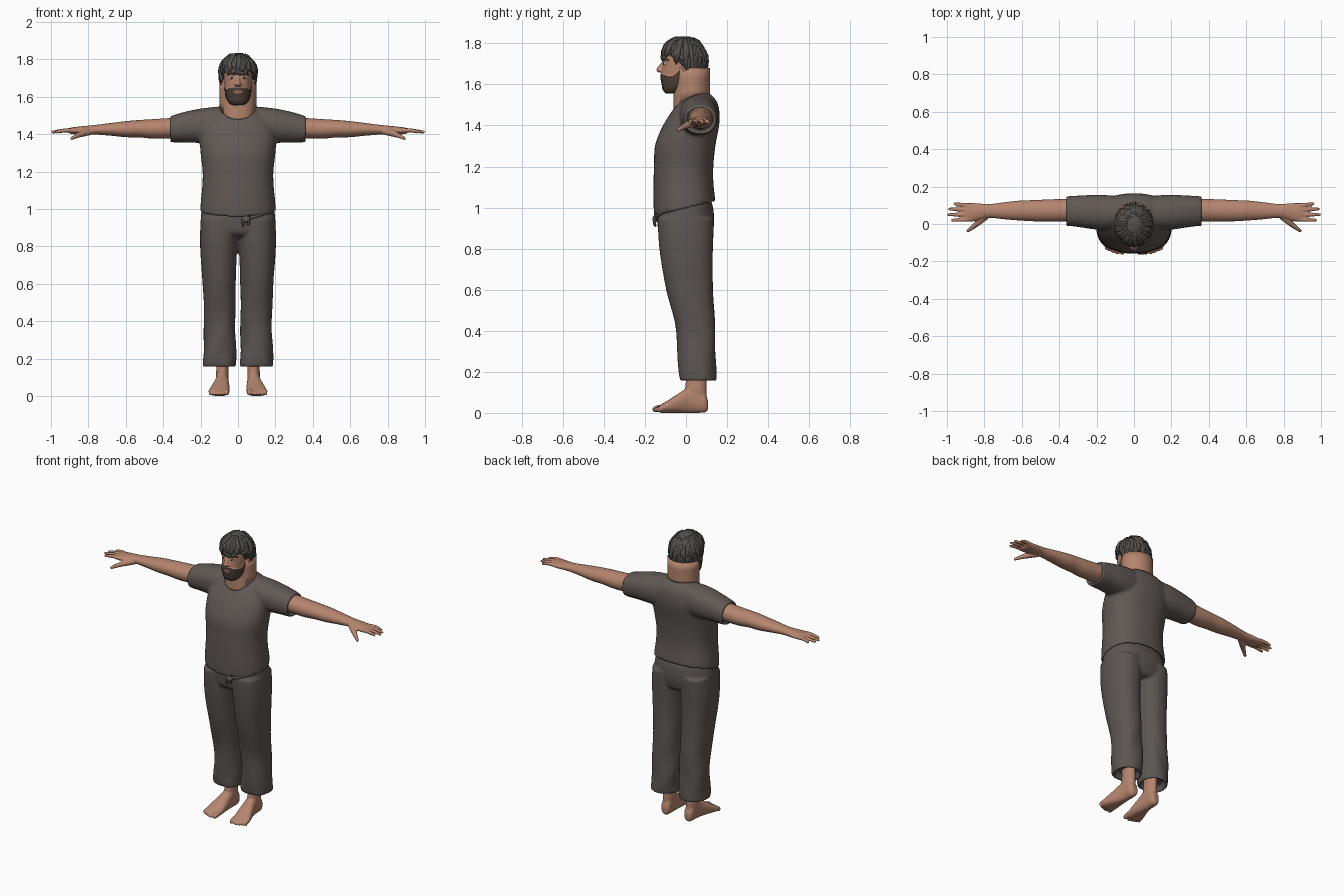
import bpy, bmesh, math, random
from mathutils import Vector

random.seed(4)


def material(name, r, g, b):
    m = bpy.data.materials.new(name)
    m.diffuse_color = (r, g, b, 1)
    return m


SKIN = material("skin", 0.46, 0.235, 0.157)
CLOTH = material("shirt cloth", 0.118, 0.099, 0.091)
TROUSER = material("trouser cloth", 0.108, 0.092, 0.085)
HAIR = material("hair", 0.085, 0.078, 0.071)
BEARD = material("beard", 0.075, 0.052, 0.04)
LIP = material("lips", 0.33, 0.14, 0.105)
WHITE = material("eye white", 0.55, 0.5, 0.46)
IRIS = material("iris", 0.03, 0.02, 0.015)


def spline(secs, k=5):
    """Catmull-Rom through tuples of numbers."""
    out = []
    for i in range(len(secs) - 1):
        p0, p1, p2, p3 = secs[max(i - 1, 0)], secs[i], secs[i + 1], secs[min(i + 2, len(secs) - 1)]
        for j in range(k):
            t = j / k
            out.append([0.5 * (2 * b + (c - a) * t + (2 * a - 5 * b + 4 * c - d) * t * t
                               + (3 * b - a - 3 * c + d) * t ** 3) for a, b, c, d in zip(p0, p1, p2, p3)])
    return out + [list(secs[-1])]


def shell(rings):
    """Closed skin over a row of rings."""
    n = len(rings[0])
    verts = [tuple(v) for r in rings for v in r]
    faces = [(i * n + j, i * n + (j + 1) % n, (i + 1) * n + (j + 1) % n, (i + 1) * n + j)
             for i in range(len(rings) - 1) for j in range(n)]
    faces += [tuple(range(n))[::-1], tuple(range(len(verts) - n, len(verts)))]
    return verts, faces


def loft(axis, secs, n=40, p=1.0, hollow=0):
    """Sections (t, a0, a1, b0, b1), or (t, half width, b0, b1); hollow recesses the first end."""
    secs = spline([s if len(s) == 5 else (s[0], -s[1], s[1], s[2], s[3]) for s in secs])
    if hollow:
        t, a0, a1, b0, b1 = secs[0]
        rim = [a0 + 0.014, a1 - 0.014, b0 + 0.014, b1 - 0.014]
        secs = [[t + hollow] + rim, [t] + rim] + secs
    rings = []
    for t, a0, a1, b0, b1 in secs:
        ring = []
        for i in range(n):
            c, s = math.cos(i * math.tau / n), math.sin(i * math.tau / n)
            u = (a0 + a1) / 2 + (a1 - a0) / 2 * math.copysign(abs(c) ** p, c)
            v = (b0 + b1) / 2 + (b1 - b0) / 2 * math.copysign(abs(s) ** p, s)
            ring.append({"X": (t, u, v), "Y": (u, t, v), "Z": (u, v, t)}[axis])
        rings.append(ring)
    return shell(rings)


def tube(pts, n=10, k=4):
    """Round tube through (x, y, z, radius) with a rounded tip."""
    pts = spline(pts, k)
    d = (Vector(pts[-1][:3]) - Vector(pts[-2][:3])).normalized()
    r = pts[-1][3]
    for f, q in ((0.5, 0.85), (0.85, 0.5)):
        pts.append(list(Vector(pts[-1][:3]) + d * r * f * 0.6) + [r * q])
    rings = []
    for i, p in enumerate(pts):
        d = Vector(pts[min(i + 1, len(pts) - 1)][:3]) - Vector(pts[max(i - 1, 0)][:3])
        q = d.to_track_quat("Z", "Y")
        rings.append([Vector(p[:3]) + q @ Vector((p[3] * math.cos(a), p[3] * math.sin(a), 0))
                      for a in (j * math.tau / n for j in range(n))])
    return shell(rings)


def ball(c, r, n=16):
    return shell([[(c[0] + r[0] * math.sin(f) * math.cos(a), c[1] + r[1] * math.sin(f) * math.sin(a),
                    c[2] - r[2] * math.cos(f)) for a in (j * math.tau / n for j in range(n))]
                  for f in (0.05 + i * (math.pi - 0.1) / 10 for i in range(11))])


def bake(ob, mats):
    me = bpy.data.meshes.new_from_object(ob.evaluated_get(bpy.context.evaluated_depsgraph_get()))
    ob.modifiers.clear()
    ob.data = me
    me.materials.clear()
    for m in mats:
        me.materials.append(m)
    for f in me.polygons:
        f.use_smooth, f.material_index = True, 0


def make(name, parts, *mats, both=False, voxel=0, relax=3, warp=None):
    """Join parts, optionally mirror them and fuse them into one smooth skin."""
    if both:
        parts = parts + [([(-x, y, z) for x, y, z in v], [f[::-1] for f in fs]) for v, fs in parts]
    verts, faces = [], []
    for v, fs in parts:
        faces += [tuple(i + len(verts) for i in f) for f in fs]
        verts += [warp(*p) if warp else p for p in v]
    me = bpy.data.meshes.new(name)
    me.from_pydata(verts, [], faces)
    bm = bmesh.new()
    bm.from_mesh(me)
    bmesh.ops.recalc_face_normals(bm, faces=bm.faces)
    bm.to_mesh(me)
    bm.free()
    ob = bpy.data.objects.new(name, me)
    bpy.context.collection.objects.link(ob)
    if voxel:
        m = ob.modifiers.new("fuse", "REMESH")
        m.mode, m.voxel_size = "VOXEL", voxel
        m = ob.modifiers.new("relax", "SMOOTH")
        m.factor, m.iterations = 0.5, relax
    bake(ob, mats)
    return ob


# Shirt: torso and sleeves fused, hem dipping at the front
def hem(x, y, z):
    w = min(1, max(0, (1.16 - z) / 0.16))
    return x, y, z + w * 0.036 * y / 0.15


torso = loft("Z", [(0.995, 0.202, -0.155, 0.143), (1.05, 0.198, -0.158, 0.138), (1.12, 0.191, -0.158, 0.133),
                   (1.2, 0.189, -0.156, 0.133), (1.3, 0.2, -0.151, 0.143), (1.38, 0.205, -0.122, 0.158),
                   (1.44, 0.2, -0.088, 0.164), (1.5, 0.165, -0.046, 0.157), (1.535, 0.12, -0.01, 0.137),
                   (1.555, 0.085, 0.02, 0.115)], 64, 0.87, hollow=0.03)
sleeve = loft("X", [(0.362, -0.012, 0.148, 1.358, 1.496), (0.33, -0.012, 0.15, 1.356, 1.507),
                    (0.27, -0.02, 0.153, 1.356, 1.523), (0.2, -0.03, 0.156, 1.353, 1.537),
                    (0.12, -0.03, 0.152, 1.35, 1.546), (0.06, 0.0, 0.14, 1.36, 1.55)], 48, 0.9, hollow=-0.03)
shirt = make("shirt", [torso, sleeve, ([(-x, y, z) for x, y, z in sleeve[0]], sleeve[1])],
             CLOTH, voxel=0.008, relax=6, warp=hem)

# Neckline: cut from the shirt, with the skin of the chest just below
cutter = make("neckline_cutter", [loft("Z", [(1.38, 0.098, -0.062, 0.116), (1.68, 0.098, -0.062, 0.116)], 48)], SKIN)
cutter.hide_render = True
chest = bpy.data.objects.new("chest", shirt.data.copy())
bpy.context.collection.objects.link(chest)
m = chest.modifiers.new("inset", "DISPLACE")
m.strength, m.mid_level = -0.008, 0
for ob, op, mat in ((chest, "INTERSECT", SKIN), (shirt, "DIFFERENCE", CLOTH)):
    m = ob.modifiers.new("neckline", "BOOLEAN")
    m.operation, m.object, m.solver = op, cutter, "EXACT"
    bake(ob, [mat])
bpy.data.objects.remove(cutter)


# Trousers: hips and legs fused, with faint folds toward the cuffs
def folds(x, y, z):
    w = max(0, 0.7 - z) * 0.007
    return x + w * math.sin(26 * z + 30 * y), y + w * math.sin(22 * z + 40 * abs(x)), z


hips = loft("Z", [(0.845, 0.12, -0.08, 0.11), (0.87, 0.19, -0.128, 0.128), (0.93, 0.199, -0.14, 0.137),
                  (1.0, 0.193, -0.14, 0.132), (1.05, 0.175, -0.125, 0.115)], 56, 0.87)
leg = loft("Z", [(0.155, 0.012, 0.187, -0.03, 0.145), (0.2, 0.011, 0.187, -0.038, 0.146),
                 (0.4, 0.014, 0.181, -0.048, 0.142), (0.6, 0.012, 0.189, -0.096, 0.132),
                 (0.75, 0.007, 0.2, -0.123, 0.13), (0.85, 0.0, 0.203, -0.134, 0.133),
                 (0.95, 0.0, 0.199, -0.138, 0.135)], 48, 0.87, hollow=0.04)
make("trousers", [hips, leg, ([(-x, y, z) for x, y, z in leg[0]], leg[1])],
     TROUSER, voxel=0.008, relax=5, warp=folds)
make("drawstring", [ball((0.042, -0.15, 0.945), (0.024, 0.014, 0.018)),
                    tube([(0.035, -0.15, 0.945, 0.007), (0.026, -0.156, 0.93, 0.007), (0.028, -0.15, 0.912, 0.006)]),
                    tube([(0.045, -0.15, 0.945, 0.007), (0.058, -0.155, 0.935, 0.007), (0.055, -0.15, 0.918, 0.006)]),
                    tube([(0.05, -0.147, 0.95, 0.008), (0.11, -0.132, 0.965, 0.008), (0.17, -0.09, 0.99, 0.008)])],
     TROUSER)

# Arms with hands
arm = loft("X", [(0.24, 0.01, 0.138, 1.378, 1.495), (0.36, 0.012, 0.134, 1.378, 1.487),
                 (0.45, 0.012, 0.132, 1.376, 1.481), (0.53, 0.014, 0.128, 1.383, 1.476),
                 (0.6, 0.018, 0.126, 1.384, 1.47), (0.68, 0.024, 0.118, 1.392, 1.46),
                 (0.76, 0.032, 0.108, 1.398, 1.45), (0.8, 0.03, 0.108, 1.399, 1.446),
                 (0.85, 0.016, 0.112, 1.399, 1.441), (0.89, 0.011, 0.112, 1.401, 1.436),
                 (0.905, 0.016, 0.108, 1.406, 1.43)], 36)
fingers = [tube([(0.87, y0, 1.419, 0.0125), (0.92, (y0 + y1) / 2, 1.421, 0.0115), (tip, y1, 1.412, 0.0085)])
           for y0, y1, tip in ((0.025, 0.02, 0.972), (0.049, 0.05, 0.993), (0.074, 0.08, 0.987), (0.098, 0.108, 0.958))]
thumb = tube([(0.78, 0.05, 1.415, 0.018), (0.825, 0.015, 1.405, 0.018), (0.86, -0.015, 1.392, 0.013),
              (0.89, -0.037, 1.377, 0.009)])
make("arms", [arm, thumb] + fingers, SKIN, both=True, voxel=0.005, relax=3)

# Feet with toes and ankles
foot = loft("Y", [(0.107, 0.064, 0.1, 0.015, 0.06), (0.09, 0.053, 0.112, 0.002, 0.1), (0.04, 0.05, 0.117, 0.0, 0.135),
                  (0.0, 0.048, 0.124, 0.0, 0.118), (-0.05, 0.045, 0.14, 0.0, 0.086), (-0.09, 0.044, 0.152, 0.0, 0.06),
                  (-0.12, 0.047, 0.156, 0.0, 0.042), (-0.132, 0.052, 0.152, 0.004, 0.034)], 32, 0.85)
ankle = loft("Z", [(0.05, 0.053, 0.112, 0.005, 0.1), (0.11, 0.05, 0.117, -0.005, 0.1),
                   (0.17, 0.051, 0.116, 0.0, 0.1), (0.26, 0.045, 0.125, -0.005, 0.11)], 32)
toes = [tube([(x, -0.1, 0.026, r), (x, -0.128, 0.023, r), (x, y + r, r + 0.001, r * 0.9)])
        for x, y, r in ((0.062, -0.168, 0.017), (0.09, -0.165, 0.012), (0.111, -0.158, 0.0115),
                        (0.13, -0.149, 0.011), (0.147, -0.139, 0.0105))]
make("feet", [foot, ankle] + toes, SKIN, both=True, voxel=0.005, relax=2)

# Head with neck, nose and ears
skull = loft("Z", [(1.56, 0.03, -0.098, -0.05), (1.575, 0.048, -0.109, -0.01), (1.6, 0.061, -0.114, 0.04),
                   (1.64, 0.069, -0.12, 0.07), (1.68, 0.074, -0.118, 0.083), (1.72, 0.077, -0.115, 0.088),
                   (1.76, 0.077, -0.109, 0.088), (1.8, 0.062, -0.08, 0.065), (1.82, 0.04, -0.05, 0.04)], 48, 0.93)
neck = loft("Z", [(1.45, 0.085, -0.03, 0.12), (1.51, 0.073, -0.034, 0.118), (1.55, 0.061, -0.032, 0.1),
                  (1.6, 0.057, -0.03, 0.085), (1.67, 0.05, -0.02, 0.07)], 40)
nose = tube([(0, -0.104, 1.712, 0.009), (0, -0.118, 1.692, 0.011), (0, -0.131, 1.67, 0.0145)])
nostrils = [ball((s * 0.013, -0.123, 1.667), (0.009, 0.012, 0.008)) for s in (-1, 1)]
ears = [ball((s * 0.08, 0.0, 1.678), (0.013, 0.02, 0.032)) for s in (-1, 1)]
lips = [ball((0, -0.112, 1.625), (0.027, 0.013, 0.009))]
head = make("head", [skull, neck, nose] + nostrils + ears + lips, SKIN, BEARD, LIP, voxel=0.004, relax=3)
for f in head.data.polygons:
    x, y, z = f.center
    if abs(x) < 0.023 and abs(z - 1.625) < 0.0075 * (1 - (x / 0.03) ** 2) and y < -0.1:
        f.material_index = 2
    elif y < -0.005 and 1.555 < z < 1.65 + 0.9 * max(0, y + 0.065) - 0.25 * max(0, abs(x) - 0.025) \
            and abs(x) < 0.076 and (z > 1.575 or y < -0.036):
        f.material_index = 1
bearded = {v for f in head.data.polygons if f.material_index == 1 for v in f.vertices}
push = [(i, head.data.vertices[i].normal.copy()) for i in bearded]
for i, nrm in push:
    head.data.vertices[i].co += nrm * random.uniform(0.002, 0.0055)

# Eyes and brows
make("eyes", [ball((0.032, -0.099, 1.7), (0.014, 0.011, 0.008))], WHITE, both=True)
make("irises", [ball((0.032, -0.107, 1.7), (0.006, 0.005, 0.0065))], IRIS, both=True)
make("eyebrows", [tube([(0.014, -0.112, 1.717, 0.005), (0.035, -0.104, 1.724, 0.0055), (0.056, -0.085, 1.717, 0.004)])],
     BEARD, both=True)


# Hair: a cap whose lower edge falls from fringe to nape, covered with locks
def hair_point(a, z, k=1.0):
    f = math.sqrt(max(0.0, 1 - ((z - 1.735) / 0.1) ** 2)) if z > 1.735 else 1 - 0.22 * ((1.735 - z) / 0.14) ** 2
    return 0.095 * f * k * math.cos(a), -0.007 + 0.107 * f * k * math.sin(a), z


def hair_edge(a):
    c = -math.sin(a)
    return 1.685 + 0.065 * min(1, c / 0.6) if c > 0 else 1.685 - 0.088 * min(1, -c / 0.7)


angles = [j * math.tau / 56 for j in range(56)]
cap = shell([[hair_point(a, hair_edge(a) + (1.834 - hair_edge(a)) * math.sin(i / 14 * math.pi / 2),
                         1 + 0.02 * math.sin(11 * a + i)) for a in angles] for i in range(15)])
locks = []
for i in range(84):
    a = (i + random.uniform(-0.4, 0.4)) * math.tau / 42
    top = random.uniform(1.81, 1.828) if i < 42 else random.uniform(1.74, 1.8)
    end = min(hair_edge(a) + random.uniform(-0.022, 0.008), top - 0.03)
    swing, pts = random.uniform(-0.25, 0.25), []
    for t, r in ((0, 0.008), (0.35, 0.013), (0.7, 0.011), (1, 0.003)):
        z = top + (end - top) * t
        pts.append((*hair_point(a + swing * t, z, 0.96 + 0.05 * t), r))
    locks.append(tube(pts, 7, 3))
make("hair", [cap] + locks, HAIR)
